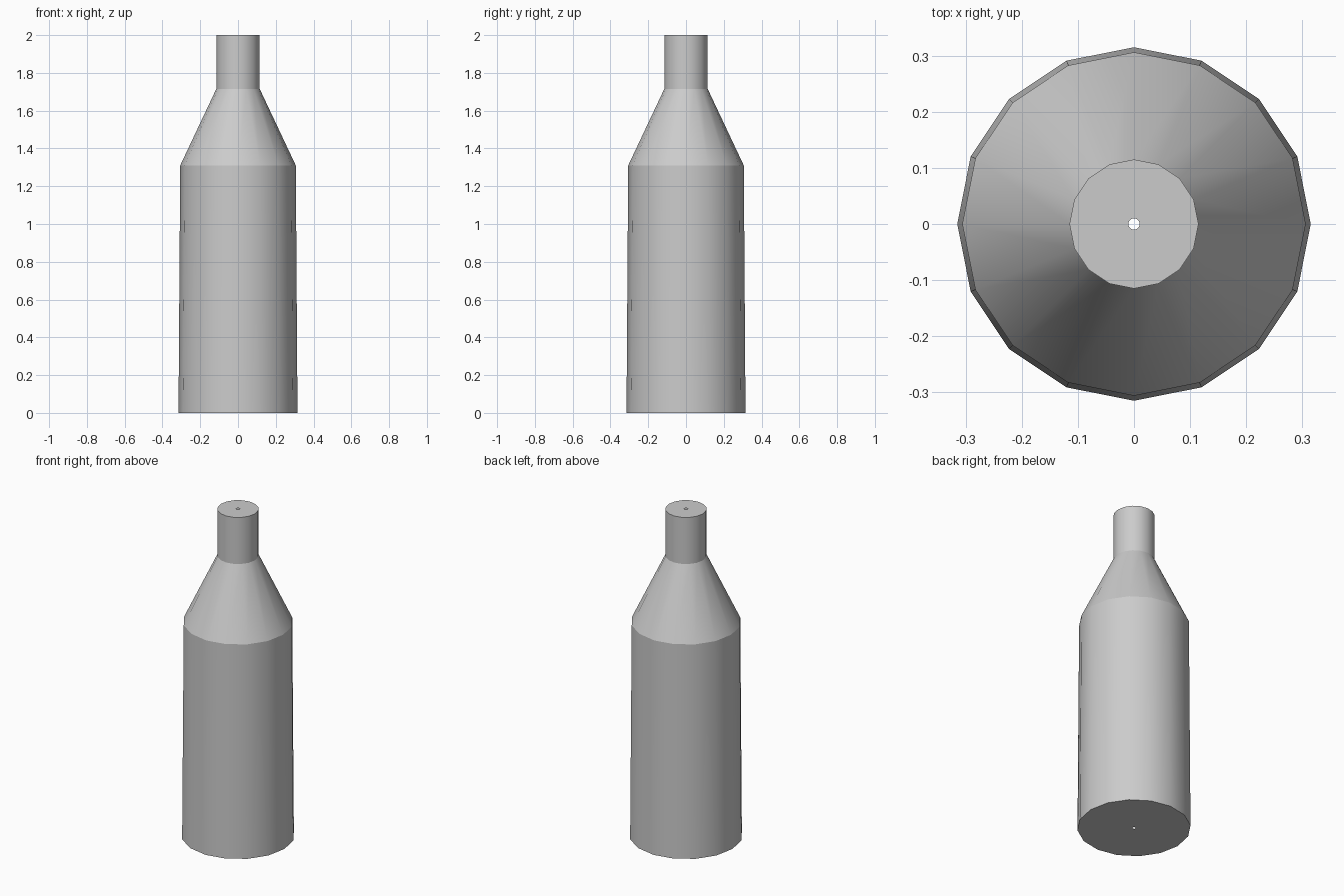
import bpy, bmesh, math

if "Cube" in bpy.data.objects:
    bpy.data.objects.remove(bpy.data.objects["Cube"])

SIDES = 16
# Bottle outline (radius, height), from the small base hole to the small mouth hole
PROFILE = [(0.01, 0.0), (0.315, 0.0), (0.306, 1.31), (0.115, 1.715),
           (0.115, 2.0), (0.01, 2.0)]


def lathe(name, profile, sides):
    bm = bmesh.new()
    rings = []
    for r, z in profile:
        rings.append([bm.verts.new((r * math.cos(2 * math.pi * i / sides),
                                    r * math.sin(2 * math.pi * i / sides), z))
                      for i in range(sides)])
    for a, b in zip(rings, rings[1:]):
        for i in range(sides):
            j = (i + 1) % sides
            bm.faces.new((a[i], a[j], b[j], b[i]))
    mesh = bpy.data.meshes.new(name)
    bm.to_mesh(mesh)
    bm.free()
    obj = bpy.data.objects.new(name, mesh)
    bpy.context.collection.objects.link(obj)
    return obj


# Bottle: tapered body, conical shoulder, straight neck
bottle = lathe("bottle", PROFILE, SIDES)
bpy.context.view_layer.objects.active = bottle
bottle.select_set(True)
# Smooth around the sides, sharp at the shoulder and rims
bpy.ops.object.shade_smooth_by_angle(angle=math.radians(23.2))
